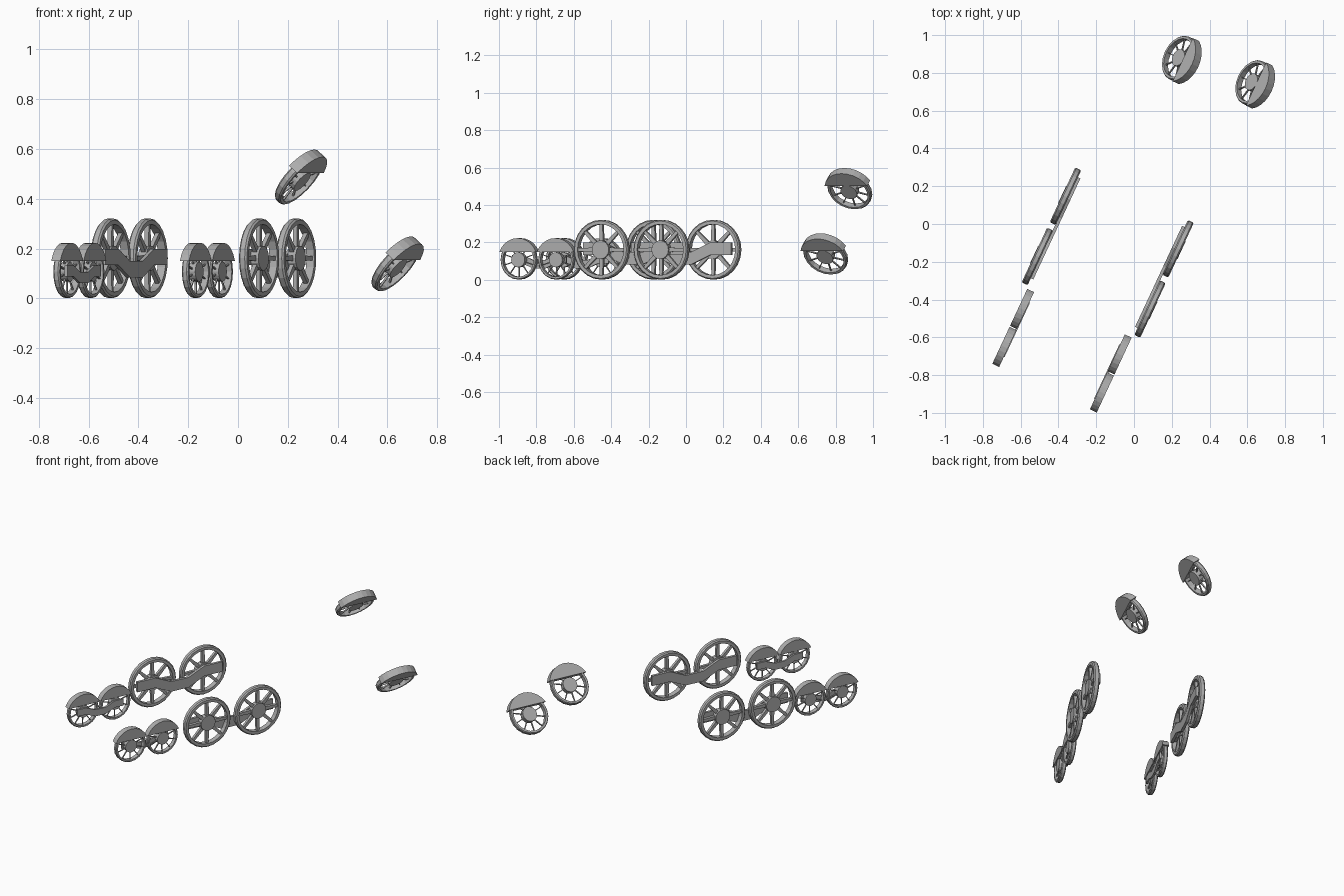
import bpy
import bmesh
from math import sin, cos, pi, radians, sqrt, asin
from mathutils import Matrix, Vector

if "Cube" in bpy.data.objects:
    bpy.data.objects.remove(bpy.data.objects["Cube"])

# Single cast-metal colour
metal = bpy.data.materials.new("grey_metal")
metal.use_nodes = True
grey = (0.42, 0.42, 0.42, 1)
metal.diffuse_color = grey
metal.node_tree.nodes["Principled BSDF"].inputs["Base Color"].default_value = grey

HEADING = radians(65)                       # direction of the wheel rows
ALONG = Vector((cos(HEADING), sin(HEADING), 0))
ACROSS = Vector((sin(HEADING), -cos(HEADING), 0))


def place(location, side, tilt=0):
    """Local x runs along the row, local y points to the outer face."""
    turn = HEADING if side < 0 else HEADING + pi
    return (Matrix.Translation(location) @ Matrix.Rotation(turn, 4, 'Z')
            @ Matrix.Rotation(radians(tilt), 4, 'X'))


def finish(name, bm, matrix):
    bmesh.ops.recalc_face_normals(bm, faces=bm.faces)
    mesh = bpy.data.meshes.new(name)
    bm.to_mesh(mesh)
    bm.free()
    mesh.materials.append(metal)
    obj = bpy.data.objects.new(name, mesh)
    obj.matrix_world = matrix
    bpy.context.collection.objects.link(obj)


def prism(bm, outline, y0, y1):
    """Extrude an x-z outline from y0 to y1."""
    face = bm.faces.new([bm.verts.new((x, y0, z)) for x, z in outline])
    new = bmesh.ops.extrude_face_region(bm, geom=[face])["geom"]
    verts = [v for v in new if isinstance(v, bmesh.types.BMVert)]
    bmesh.ops.translate(bm, verts=verts, vec=(0, y1 - y0, 0))


def circle(radius, sides):
    return [(radius * cos(2 * pi * i / sides), radius * sin(2 * pi * i / sides))
            for i in range(sides)]


def rim(name, matrix, outer, inner, width, sides):
    bm = bmesh.new()
    h, edge = width / 2, outer * 0.96
    section = [(inner, -h), (edge, -h), (outer, -h * 0.6),
               (outer, h * 0.6), (edge, h), (inner, h)]
    rings = [[bm.verts.new((r * x, y, r * z)) for r, y in section]
             for x, z in circle(1, sides)]
    n = len(section)
    for i in range(sides):
        a, b = rings[i - 1], rings[i]
        for j in range(n):
            bm.faces.new((a[j - 1], a[j], b[j], b[j - 1]))
    finish(name, bm, matrix)


def spokes(name, matrix, count, start, end, root, tip, depth):
    bm = bmesh.new()
    for i in range(count):
        a = pi / 2 + 2 * pi * i / count
        shape = [(start, -root), (end, -tip), (end, tip), (start, root)]
        prism(bm, [(r * cos(a) - w * sin(a), r * sin(a) + w * cos(a))
                   for r, w in shape], -depth / 2, depth / 2)
    finish(name, bm, matrix)


def hub(name, matrix, radius, inside, outside):
    bm = bmesh.new()
    prism(bm, circle(radius, 16), -inside, outside)
    finish(name, bm, matrix)


def big_wheel(name, matrix):
    rim(name + "_rim", matrix, 0.16, 0.136, 0.035, 24)
    spokes(name + "_spokes", matrix, 8, 0.035, 0.14, 0.012, 0.008, 0.018)
    hub(name + "_hub", matrix, 0.05, 0.016, 0.02)


def small_wheel(name, matrix, size=1.0):
    matrix = matrix @ Matrix.Scale(size, 4)
    rim(name + "_rim", matrix, 0.106, 0.091, 0.028, 20)
    spokes(name + "_spokes", matrix, 10, 0.03, 0.095, 0.003, 0.002, 0.007)
    hub(name + "_hub", matrix, 0.04, 0.014, 0.016)
    # Guard: a thick circle segment over the top of the wheel
    radius, chord = 0.116, 0.043
    a0 = asin(chord / radius)
    arc = [a0 + (pi - 2 * a0) * i / 10 for i in range(11)]
    bm = bmesh.new()
    prism(bm, [(radius * cos(a), radius * sin(a)) for a in arc], -0.02, 0.02)
    finish(name + "_guard", bm, matrix)


def rod(name, matrix, half, flat, low, drop, height, inner, outer):
    """Side rod with level ends and a dipped middle."""
    top = [(-half, 0), (-flat, 0), (-low, -drop), (low, -drop), (flat, 0), (half, 0)]
    outline = ([(x, z + height / 2) for x, z in top]
               + [(x, z - height / 2) for x, z in reversed(top)])
    bm = bmesh.new()
    prism(bm, outline, -outer, -inner)
    finish(name, bm, matrix)


# Two mirrored rows with their rods facing each other
for side, label in ((-1, "right"), (1, "left")):
    def at(s, gap, z):
        return place(ALONG * s + ACROSS * (side * gap - 0.062) + Vector((0, 0, z)), side)

    for s, spot in ((-0.02, "rear"), (-0.372, "middle")):
        big_wheel(f"{label}_{spot}_driving_wheel", at(s, 0.329, 0.161))
    for s, spot in ((-0.658, "second"), (-0.88, "first")):
        small_wheel(f"{label}_{spot}_small_wheel", at(s, 0.285, 0.107))
    rod(label + "_driving_rod", at(-0.196, 0.329, 0.166),
        0.295, 0.17, 0.06, 0.05, 0.066, 0.015, 0.032)
    rod(label + "_small_rod", at(-0.769, 0.285, 0.11),
        0.16, 0.1, 0.035, 0.027, 0.044, 0.012, 0.024)

# Two loose tilted wheels behind
small_wheel("upper_loose_wheel", place((0.245, 0.876, 0.479), 1, -40), 1.17)
small_wheel("lower_loose_wheel", place((0.633, 0.747, 0.13), -1, 40), 1.17)
